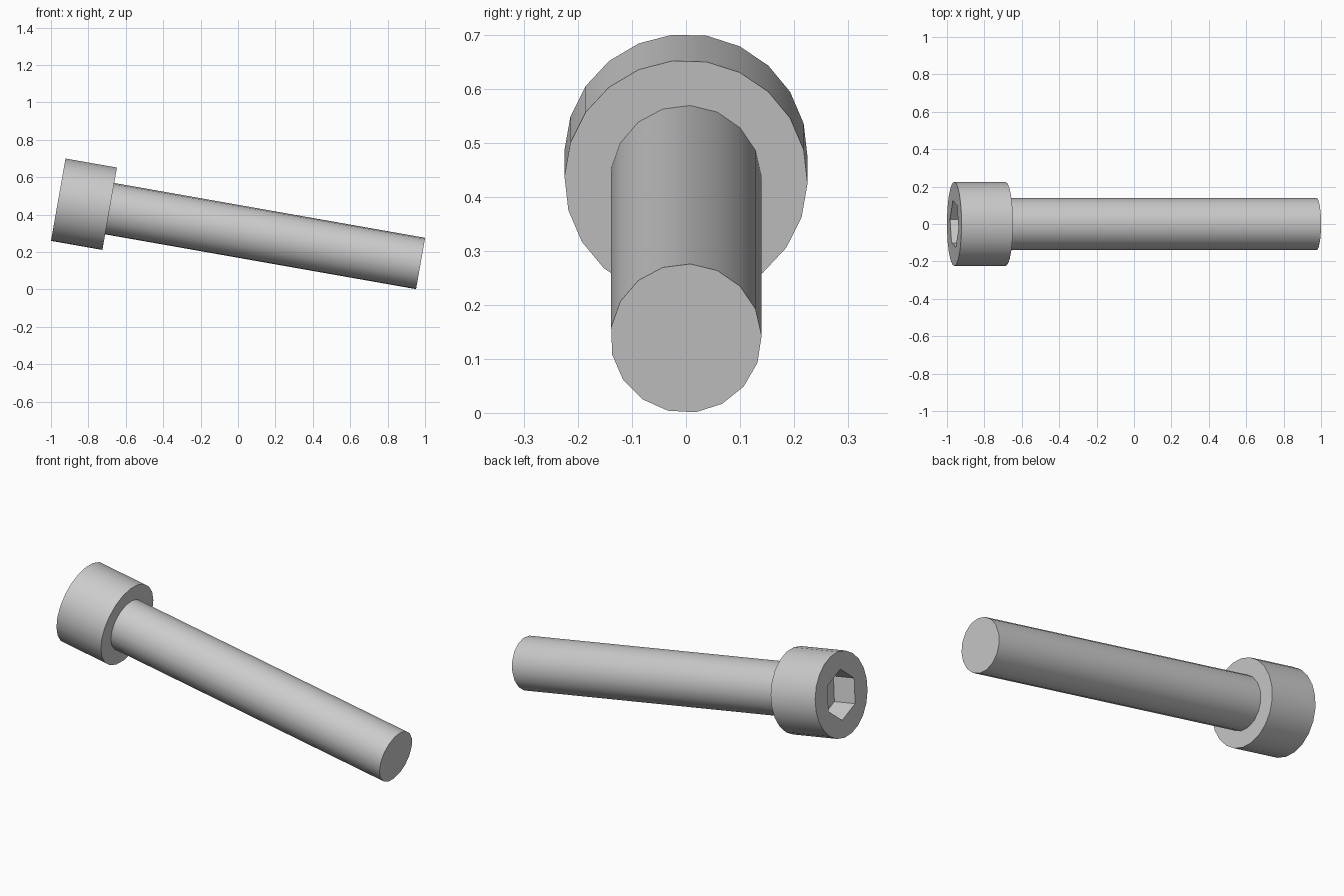
import bpy, bmesh, math
from mathutils import Matrix

if "Cube" in bpy.data.objects:
    bpy.data.objects.remove(bpy.data.objects["Cube"])

HEAD_LENGTH, TOTAL_LENGTH = 0.279, 1.967
# Bolt axis runs along local +x, tipped down toward the tip
TILT = Matrix.Translation((-0.961, 0, 0.4795)) @ Matrix.Rotation(math.radians(10), 4, 'Y')

steel = bpy.data.materials.new("grey_steel")
steel.use_nodes = True
colour = (0.6, 0.6, 0.6, 1)
steel.diffuse_color = colour
steel.node_tree.nodes["Principled BSDF"].inputs["Base Color"].default_value = colour


def prism(name, sides, radius, start, end, turn):
    """Prism along the bolt axis; turn is the first corner's angle from up toward +y."""
    bm = bmesh.new()
    ring = []
    for i in range(sides):
        a = math.radians(turn) + math.tau * i / sides
        ring.append(bm.verts.new((start, radius * math.sin(a), radius * math.cos(a))))
    cap = bm.faces.new(ring)
    made = bmesh.ops.extrude_face_region(bm, geom=[cap], use_keep_orig=True)["geom"]
    moved = [v for v in made if isinstance(v, bmesh.types.BMVert)]
    bmesh.ops.translate(bm, verts=moved, vec=(end - start, 0, 0))
    bmesh.ops.recalc_face_normals(bm, faces=bm.faces[:])
    bm.transform(TILT)
    mesh = bpy.data.meshes.new(name)
    bm.to_mesh(mesh)
    bm.free()
    mesh.materials.append(steel)
    obj = bpy.data.objects.new(name, mesh)
    bpy.context.collection.objects.link(obj)
    return obj


def activate(obj):
    bpy.ops.object.select_all(action='DESELECT')
    obj.select_set(True)
    bpy.context.view_layer.objects.active = obj


# Head and shaft
head = prism("bolt_head", 22, 0.225, 0, HEAD_LENGTH, -6.5)
shaft = prism("bolt_shaft", 17, 0.14, HEAD_LENGTH, TOTAL_LENGTH, 3.3)

# Hexagonal socket cut into the head
cutter = prism("socket_cutter", 6, 0.132, -0.05, 0.13, -10.5)
cutter.hide_render = True
cut = head.modifiers.new("socket", 'BOOLEAN')
cut.operation = 'DIFFERENCE'
cut.solver = 'EXACT'
cut.object = cutter
activate(head)
bpy.ops.object.modifier_apply(modifier=cut.name)
bpy.data.objects.remove(cutter)

# Smooth sides with crisp rims
for part in (head, shaft):
    activate(part)
    bpy.ops.object.shade_smooth_by_angle(angle=math.radians(30))
